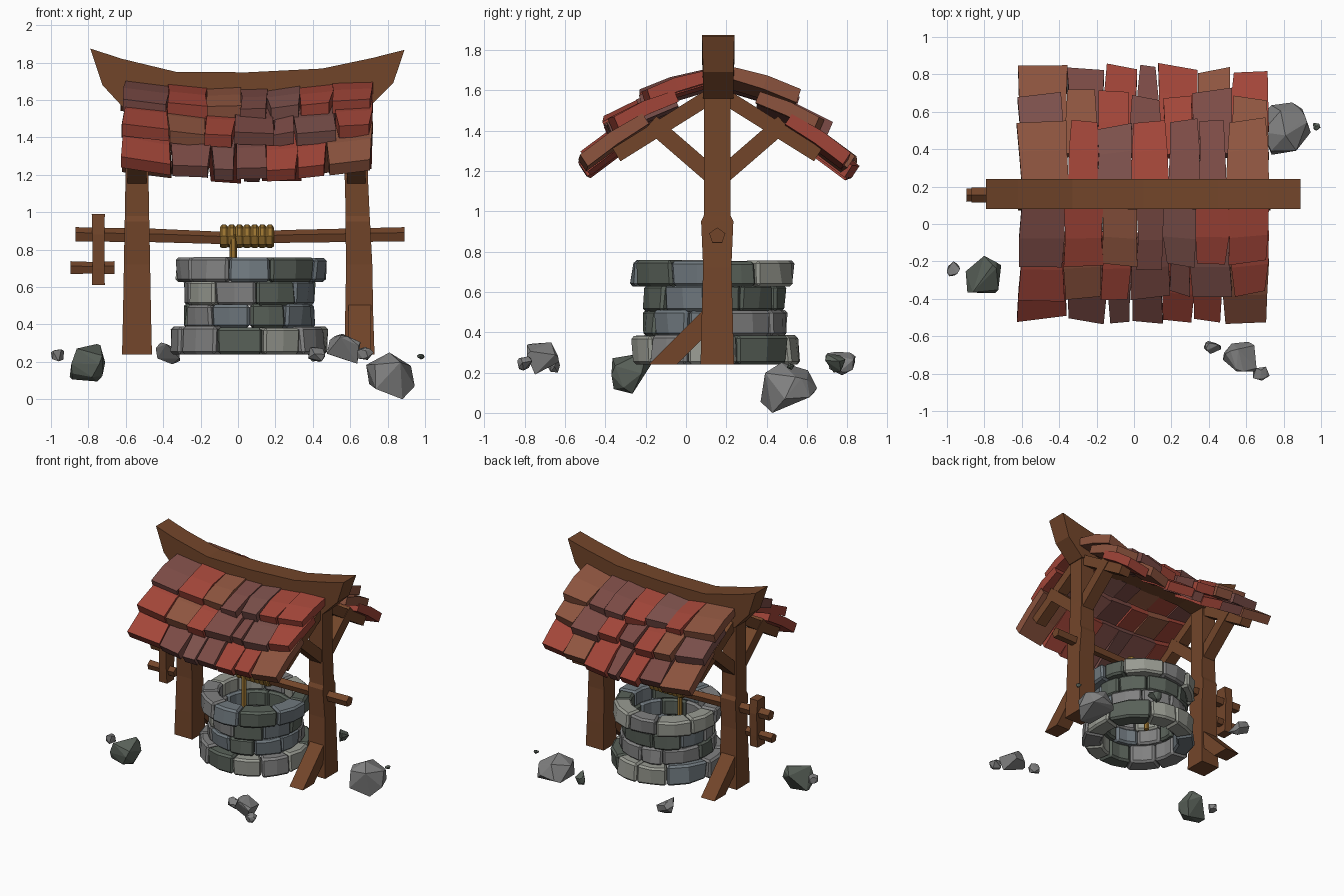
import bpy, bmesh, math, random
from mathutils import Vector

if "Cube" in bpy.data.objects:
    bpy.data.objects.remove(bpy.data.objects["Cube"])

random.seed(11)
R = random.uniform
YC = 0.155  # plane of posts, axle and ridge


def mat(name, c):
    m = bpy.data.materials.new(name)
    m.diffuse_color = (*c, 1)
    m.use_nodes = True
    m.node_tree.nodes["Principled BSDF"].inputs["Base Color"].default_value = m.diffuse_color
    return m


WOOD = mat("wood", (0.17, 0.06, 0.023))
ROPE = mat("rope", (0.32, 0.17, 0.03))
TILES = [mat("tile_%d" % i, c) for i, c in enumerate(
    [(0.20, 0.07, 0.06), (0.36, 0.06, 0.04), (0.27, 0.09, 0.05), (0.20, 0.08, 0.07)])]
STONES = [mat("stone_%d" % i, c) for i, c in enumerate(
    [(0.22, 0.22, 0.22), (0.10, 0.12, 0.10), (0.16, 0.19, 0.21), (0.32, 0.33, 0.29)])]


def finish(name, bm, material):
    bmesh.ops.recalc_face_normals(bm, faces=bm.faces)
    me = bpy.data.meshes.new(name)
    bm.to_mesh(me)
    bm.free()
    me.materials.append(material)
    ob = bpy.data.objects.new(name, me)
    bpy.context.collection.objects.link(ob)
    return ob


def loft(name, rings, material, bevel=0):
    """Skin a list of equal-sized point rings and cap both ends."""
    bm = bmesh.new()
    vs = [[bm.verts.new(p) for p in r] for r in rings]
    n = len(vs[0])
    for a, b in zip(vs, vs[1:]):
        for i in range(n):
            bm.faces.new((a[i], a[(i + 1) % n], b[(i + 1) % n], b[i]))
    bm.faces.new(vs[0])
    bm.faces.new(vs[-1])
    ob = finish(name, bm, material)
    if bevel:
        m = ob.modifiers.new("bevel", 'BEVEL')
        m.width, m.segments = bevel, 1
        m.limit_method, m.angle_limit = 'ANGLE', math.radians(40)
    return ob


def beam_yz(name, x, w, p, q, h):
    """Straight timber in the yz plane from p to q, width w in x, depth h."""
    p, q = Vector((x, *p)), Vector((x, *q))
    n = (q - p).cross(Vector((1, 0, 0))).normalized() * h / 2
    s = Vector((w / 2, 0, 0))
    return loft(name, [[c - s - n, c + s - n, c + s + n, c - s + n] for c in (p, q)], WOOD)


def rod_x(name, stations, sides, material):
    """Rod along x; stations are (x, z, radius)."""
    return loft(name, [[(x, YC + r * math.cos(i * math.tau / sides + math.pi / 2),
                         z + r * math.sin(i * math.tau / sides + math.pi / 2))
                        for i in range(sides)] for x, z, r in stations], material)


# Posts with a bulge where the axle passes through
for side, xs in (("left", (-0.54, -0.54, -0.54, -0.54)), ("right", (0.65, 0.648, 0.64, 0.632))):
    rings = []
    for z, hx, hy, k in ((0.24, .08, .083, 0), (0.45, .075, .078, 1), (0.72, .07, .07, 1),
                         (0.95, .066, .08, 2), (0.98, .064, .066, 2), (1.2, .062, .065, 3),
                         (1.63, .06, .065, 3)):
        x = xs[k]
        rings.append([(x - hx, YC - hy, z), (x + hx, YC - hy, z),
                      (x + hx, YC + hy, z), (x - hx, YC + hy, z)])
    loft(side + "_post", rings, WOOD)
    # Roof braces and rafters on both slopes
    for s, end in ((-1, "front"), (1, "back")):
        x = xs[3]
        beam_yz(f"{side}_{end}_brace", x, 0.10, (YC + s * .03, 1.18), (YC + s * .33, 1.44), 0.085)
        beam_yz(f"{side}_{end}_rafter", x, 0.09, (YC + s * .02, 1.58), (YC + s * .50, 1.28), 0.075)

# Foot braces, one toward the front and one toward the back
for name, x, s in (("right_foot_brace", 0.65, -1), ("left_foot_brace", -0.54, 1)):
    prof = [(.34, .24), (.20, .24), (.05, .39), (.05, .53)]
    loft(name, [[(x + dx, YC + s * d, z) for d, z in prof] for dx in (-.06, .06)], WOOD)

# Sagging ridge beam
ridge = [(-.79, 1.875, -.725, 1.68), (-.62, 1.82, -.60, 1.545), (-.33, 1.75, -.35, 1.60),
         (.05, 1.748, .05, 1.60), (.45, 1.768, .45, 1.60), (.72, 1.825, .70, 1.56),
         (.89, 1.868, .83, 1.69)]
loft("ridge_beam", [[(a, .08, b), (a, .24, b), (c, .235, d), (c, .085, d)]
                    for a, b, c, d in ridge], WOOD)

# Three overlapping tile rows per slope: start and end as (distance, top height)
rows = [("upper", (.075, 1.685), (.39, 1.585)), ("middle", (.22, 1.585), (.55, 1.445)),
        ("lower", (.37, 1.455), (.685, 1.25))]
edges = [-.60, -.37, -.17, -.01, .16, .33, .50, .72]
for s, slope in ((-1, "front"), (1, "back")):
    for row, p, q in rows:
        p, q = Vector(p), Vector(q)
        run = (q - p).normalized()
        nrm = Vector((-run.y, run.x))
        cuts = [e + (R(-.03, .03) if 0 < i < 7 else 0) for i, e in enumerate(edges)]
        for i in range(7):
            x0, x1 = cuts[i] - .001, cuts[i + 1] + .001
            lift, tilt, ext = R(-.012, .008), R(-.014, .014), R(-.03, .015)
            rings = []
            for t, bow, th in ((0, 0, .06), (.5, .012, .07), (1, 0, .07)):
                c = p.lerp(q, t) + nrm * (bow + lift) + run * ext * t
                a, b = x0 + R(-.004, .022) * t, x1 - R(-.004, .022) * t
                if i == 0:
                    a -= .03 * t
                ring = []
                for x, k, sg in ((a, 0, -1), (b, 0, 1), (b, 1, 1), (a, 1, -1)):
                    v = c - nrm * th * k + nrm * tilt * sg + run * sg * tilt * t
                    ring.append((x, YC + s * v.x, v.y + .05 * ((x - .05) / .65) ** 2 - .025))
                rings.append(ring)
            loft(f"{slope}_{row}_tile", rings, random.choice(TILES))

# Well wall: four rings of wedge stones
CX, CY = 0.063, 0.14
for k, (z0, z1, ro, ri, n) in enumerate([(.24, .388, .415, .28, 10), (.382, .51, .352, .255, 10),
                                         (.502, .637, .352, .255, 10), (.628, .757, .402, .27, 10)]):
    off = R(0, 1)
    cuts = [(i + off + R(-.2, .2)) * math.tau / n for i in range(n)]
    cuts.append(cuts[0] + math.tau)
    for i in range(n):
        o, d = ro + R(-.012, .012), R(-.006, .003)
        rings = []
        for t in (0, .5, 1):
            a = cuts[i] + .006 + (cuts[i + 1] - cuts[i] - .012) * t
            j = R(-.012, .012)
            rings.append([(CX + r * math.cos(a), CY + r * math.sin(a), z) for r, z in
                          ((ri, z0), (o + j, z0), (o - j, z1 + d), (ri, z1 + d))])
        loft(f"well_stone_row{k + 1}", rings, random.choice(STONES), 0.015)

# Axle, crank and grip
rod_x("axle", [(-.87, .878, .042), (-.45, .872, .040), (-.05, .858, .036), (.3, .868, .038),
               (.89, .878, .042)], 5, WOOD)
loft("crank_arm", [[(-.782 + i, YC - h, z), (-.712 - i, YC - h, z), (-.712 - i, YC + h, z),
                    (-.782 + i, YC + h, z)]
                   for z, h, i in ((.61, .045, 0), (.70, .05, .003), (.88, .055, .003), (.99, .045, 0))], WOOD)
rod_x("crank_grip", [(-.895, .70, .038), (-.775, .70, .034), (-.66, .70, .038)], 5, WOOD)

# Rope coil and hanging rope
coil = []
for i in range(7):
    x = -.095 + i * .041
    coil += [(x, .868, .054), (x + .010, .872, .063), (x + .030, .872, .063)]
rod_x("rope_coil", coil + [(.192, .868, .05)], 8, ROPE)
loft("hanging_rope", [[(-.025 + .02 * math.cos(i * math.tau / 6), .115 + .02 * math.sin(i * math.tau / 6), z)
                       for i in range(6)] for z in (.88, .65, .40)], ROPE)

# Loose rocks: convex hulls fitted to centre and half size
rocks = [((.815, .51, .125), (.13, .14, .125), 0), ((.977, .52, .228), (.02, .02, .015), 1),
         ((-.805, -.27, .195), (.095, .10, .10), 1), ((-.965, -.24, .235), (.035, .04, .032), 0),
         ((.565, -.71, .27), (.09, .08, .08), 0), ((.42, -.66, .24), (.045, .035, .04), 0),
         ((.68, -.80, .245), (.045, .037, .035), 0), ((-.375, .77, .245), (.065, .07, .058), 0),
         ((.415, .74, .245), (.045, .05, .045), 1)]
for c, h, m in rocks:
    pts = [Vector((R(-1, 1), R(-1, 1), R(-1, 1))).normalized() for _ in range(15)]
    lo = [min(p[k] for p in pts) for k in range(3)]
    hi = [max(p[k] for p in pts) for k in range(3)]
    bm = bmesh.new()
    for p in pts:
        bm.verts.new([c[k] + h[k] * (2 * (p[k] - lo[k]) / (hi[k] - lo[k]) - 1) for k in range(3)])
    bmesh.ops.convex_hull(bm, input=bm.verts)
    finish("loose_rock", bm, STONES[m])
